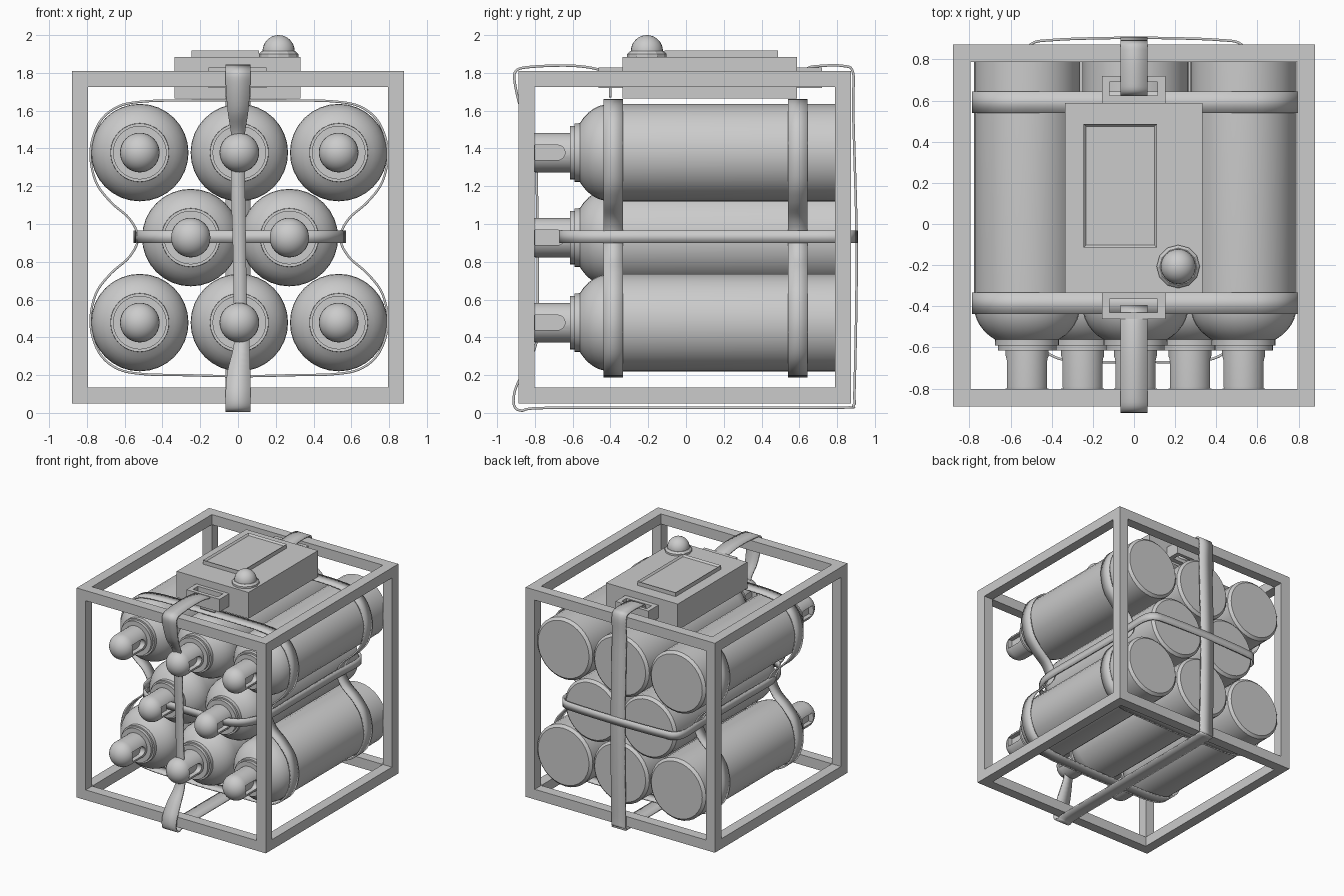
import bpy, bmesh
from math import sin, cos, pi
from mathutils import Vector

if "Cube" in bpy.data.objects:
    bpy.data.objects.remove(bpy.data.objects["Cube"])


def finish(name, bm, smooth=None):
    bmesh.ops.recalc_face_normals(bm, faces=bm.faces)
    me = bpy.data.meshes.new(name)
    bm.to_mesh(me)
    bm.free()
    ob = bpy.data.objects.new(name, me)
    bpy.context.collection.objects.link(ob)
    if smooth:
        shade(ob, smooth)
    return ob


def shade(ob, angle):
    bpy.ops.object.select_all(action='DESELECT')
    ob.select_set(True)
    bpy.context.view_layer.objects.active = ob
    bpy.ops.object.shade_smooth_by_angle(angle=angle)


def add_box(bm, x0, x1, y0, y1, z0, z1):
    vs = bmesh.ops.create_cube(bm, size=1)['verts']
    for v in vs:
        v.co = (x1 if v.co.x > 0 else x0, y1 if v.co.y > 0 else y0, z1 if v.co.z > 0 else z0)


def lathe(bm, profile, n, place):
    """Revolve (radius, height) pairs; place maps (a, b, height) to a point."""
    rings = []
    for r, h in profile:
        if r == 0:
            rings.append([bm.verts.new(place(0, 0, h))] * n)
        else:
            rings.append([bm.verts.new(place(r * cos(2 * pi * i / n), r * sin(2 * pi * i / n), h)) for i in range(n)])
    for a, b in zip(rings, rings[1:]):
        for i in range(n):
            j = (i + 1) % n
            bm.faces.new(list(dict.fromkeys([a[i], a[j], b[j], b[i]])))


def along_y(a, b, h):
    return (a, h, b)


def spline(pts, closed, steps):
    """Catmull-Rom samples through the points."""
    pts = [Vector(p) for p in pts]
    n = len(pts)
    get = (lambda i: pts[i % n]) if closed else (lambda i: pts[min(max(i, 0), n - 1)])
    out = []
    for i in range(n if closed else n - 1):
        a, b, c, d = (get(i + k) for k in (-1, 0, 1, 2))
        for s in range(steps):
            t = s / steps
            out.append(0.5 * (2 * b + (c - a) * t + (2 * a - 5 * b + 4 * c - d) * t * t
                              + (3 * b - a - 3 * c + d) * t ** 3))
    if not closed:
        out.append(pts[-1])
    return out


def ribbon(name, pts, axis, closed=False, thick=0.012, steps=5):
    """Strap along (x, y, z, width) points, its width along the axis."""
    bm = bmesh.new()
    rows = []
    for p in spline(pts, closed, steps):
        c, off = Vector(p[:3]), Vector(axis) * p[3] / 2
        rows.append((bm.verts.new(c - off), bm.verts.new(c + off)))
    for a, b in zip(rows, rows[1:] + (rows[:1] if closed else [])):
        bm.faces.new((a[0], a[1], b[1], b[0]))
    ob = finish(name, bm, 0.7)
    m = ob.modifiers.new('thickness', 'SOLIDIFY')
    m.thickness, m.offset = thick, 0
    return ob


# Open cubic frame
S, T, CY, CZ = 0.88, 0.085, -0.007, 0.93
bm = bmesh.new()
I = S - T
for a in (-1, 1):
    for b in (-1, 1):
        ax, bx = sorted((a * I, a * S))
        ay, by = sorted((b * I, b * S))
        add_box(bm, ax, bx, CY + ay, CY + by, CZ - S, CZ + S)
        add_box(bm, -I, I, CY + ax, CY + bx, CZ + ay, CZ + by)
        add_box(bm, ax, bx, CY - I, CY + I, CZ + ay, CZ + by)
finish('frame', bm)

# Valve with a side slot on each side
bm = bmesh.new()
prof = [(0, -0.58), (0.105, -0.58)]
prof += [(0.105 * cos(k * pi / 16), -0.79 - 0.098 * sin(k * pi / 16)) for k in range(8)] + [(0, -0.888)]
lathe(bm, prof, 32, along_y)
valve = finish('valve', bm)
bm = bmesh.new()
outline = [(-0.80, -0.04), (-0.80, 0.04)]
outline += [(-0.68 + 0.04 * cos(t), 0.04 * sin(t)) for t in (pi / 2 - k * pi / 8 for k in range(9))]
for s in (-1, 1):
    f = bm.faces.new([bm.verts.new((s * 0.06, y, z)) for y, z in outline])
    g = bmesh.ops.extrude_face_region(bm, geom=[f])
    bmesh.ops.translate(bm, vec=(s * 0.1, 0, 0), verts=[v for v in g['geom'] if isinstance(v, bmesh.types.BMVert)])
cutter = finish('slot_cutter', bm)
m = valve.modifiers.new('slots', 'BOOLEAN')
m.operation, m.object, m.solver = 'DIFFERENCE', cutter, 'EXACT'
bpy.context.view_layer.update()
cut = bpy.data.meshes.new_from_object(valve.evaluated_get(bpy.context.evaluated_depsgraph_get()))
for ob in (valve, cutter):
    bpy.data.objects.remove(ob)

# Gas tank: body, domed shoulder, neck, then the valve
bm = bmesh.new()
prof = [(0, 0.865), (0.237, 0.865), (0.258, 0.845), (0.258, -0.40)]
prof += [(0.258 * cos(t) ** 0.95, -0.40 - 0.20 * sin(t)) for t in (k * 0.157 for k in range(1, 7))]
prof += [(0.155, -0.575), (0.155, -0.59), (0.142, -0.59), (0.142, -0.615), (0, -0.615)]
lathe(bm, prof, 32, along_y)
bmesh.ops.recalc_face_normals(bm, faces=bm.faces)
bm.from_mesh(cut)
tank = finish('tank_1', bm, 0.6)
spots = [(x, z) for z in (1.378, 0.478) for x in (-0.52, 0.007, 0.533)] + [(-0.25, 0.928), (0.272, 0.928)]
for i, (x, z) in enumerate(spots):
    ob = tank if i == 0 else tank.copy()
    if i:
        ob.name = f'tank_{i + 1}'
        bpy.context.collection.objects.link(ob)
    ob.location = (x, 0, z)

# Two waisted bands wrapping the whole stack
quarter = [(0.3, 0.727), (0.5, 0.722), (0.64, 0.695), (0.74, 0.61), (0.787, 0.46), (0.76, 0.3),
           (0.68, 0.19), (0.58, 0.1)]
right = quarter + [(0.535, 0)] + [(x, -z) for x, z in reversed(quarter)]
loop = [(0, 0.728)] + right + [(0, -0.733)] + [(-x, z) for x, z in reversed(right)]
for name, y in (('front_band', -0.385), ('rear_band', 0.592)):
    ribbon(name, [(x + 0.006, y, z + 0.927, 0.105) for x, z in loop], (0, 1, 0), True)

# Horizontal strap around the middle tanks
belt = [(0, -0.67), (0.25, -0.67), (0.4, -0.645), (0.5, -0.55), (0.545, -0.38), (0.545, 0), (0.545, 0.5),
        (0.555, 0.78), (0.51, 0.875), (0.4, 0.895), (0.2, 0.903), (0, 0.905)]
belt += [(-x, y) for x, y in belt[-2:0:-1]]
ribbon('middle_strap', [(x + 0.01, y, 0.932, 0.066) for x, y in belt], (0, 0, 1), True)

# Long vertical strap from front buckle, under the frame, to rear buckle
side = [(0, -0.40, 1.67, .13), (0, -0.405, 1.75, .13), (0, -0.44, 1.81, .13), (0, -0.6, 1.838, .13),
        (0, -0.82, 1.832, .13), (0, -0.90, 1.81, .13), (0, -0.905, 1.74, .13), (0, -0.87, 1.6, .11),
        (0, -0.80, 1.45, .07), (0, -0.79, 1.2, .075), (0.007, -0.785, 0.9, .07), (0.012, -0.785, 0.6, .07),
        (0.02, -0.79, 0.38, .08), (0.005, -0.86, 0.22, .12), (0, -0.905, 0.12, .13), (0, -0.91, 0.04, .13),
        (0, -0.87, 0.012, .13), (0, -0.75, 0.026, .13), (0, 0, 0.026, .13), (0, 0.8, 0.028, .13),
        (0, 0.885, 0.04, .13), (0, 0.892, 0.12, .13), (0, 0.902, 0.6, .13), (0, 0.902, 1, .13),
        (0, 0.885, 1.6, .13), (0, 0.885, 1.8, .13), (0, 0.83, 1.837, .13), (0, 0.7, 1.836, .13),
        (0, 0.64, 1.82, .13), (0, 0.625, 1.75, .13)]
ribbon('vertical_strap', side, (1, 0, 0), thick=0.013)

# Control box
bm = bmesh.new()
add_box(bm, -0.335, 0.332, -0.335, 0.588, 1.665, 1.885)
finish('control_box', bm)

# Raised panel with a recessed centre
bm = bmesh.new()
add_box(bm, -0.245, 0.112, -0.115, 0.487, 1.88, 1.918)
top = max(bm.faces, key=lambda f: f.calc_center_median().z)
bmesh.ops.inset_region(bm, faces=[top], thickness=0.018)
bmesh.ops.translate(bm, vec=(0, 0, -0.015), verts=top.verts)
finish('panel', bm)

# Warning lamp on an octagonal base
lamp = lambda a, b, h: (0.215 + a, -0.207 + b, h)
bm = bmesh.new()
lathe(bm, [(0, 1.88), (0.105, 1.88), (0.105, 1.9), (0.09, 1.915), (0, 1.915)], 12, lamp)
finish('lamp_base', bm)
bm = bmesh.new()
lathe(bm, [(0, 1.9), (0.085, 1.9)] + [(0.085 * cos(k * pi / 16), 1.915 + 0.085 * sin(k * pi / 16))
                                      for k in range(8)] + [(0, 2.0)], 24, lamp)
finish('lamp_dome', bm, 0.6)

# Slotted buckles front and back of the box
for name, y0, y1, w0, w1 in (('front_buckle', -0.463, -0.335, 0.032, 0.03), ('rear_buckle', 0.588, 0.72, 0.038, 0.03)):
    bm = bmesh.new()
    add_box(bm, -0.155, -0.118, y0, y1, 1.72, 1.828)
    add_box(bm, 0.115, 0.152, y0, y1, 1.72, 1.828)
    add_box(bm, -0.118, 0.115, y0, y0 + w0, 1.72, 1.828)
    add_box(bm, -0.118, 0.115, y1 - w1, y1, 1.72, 1.828)
    finish(name, bm)
